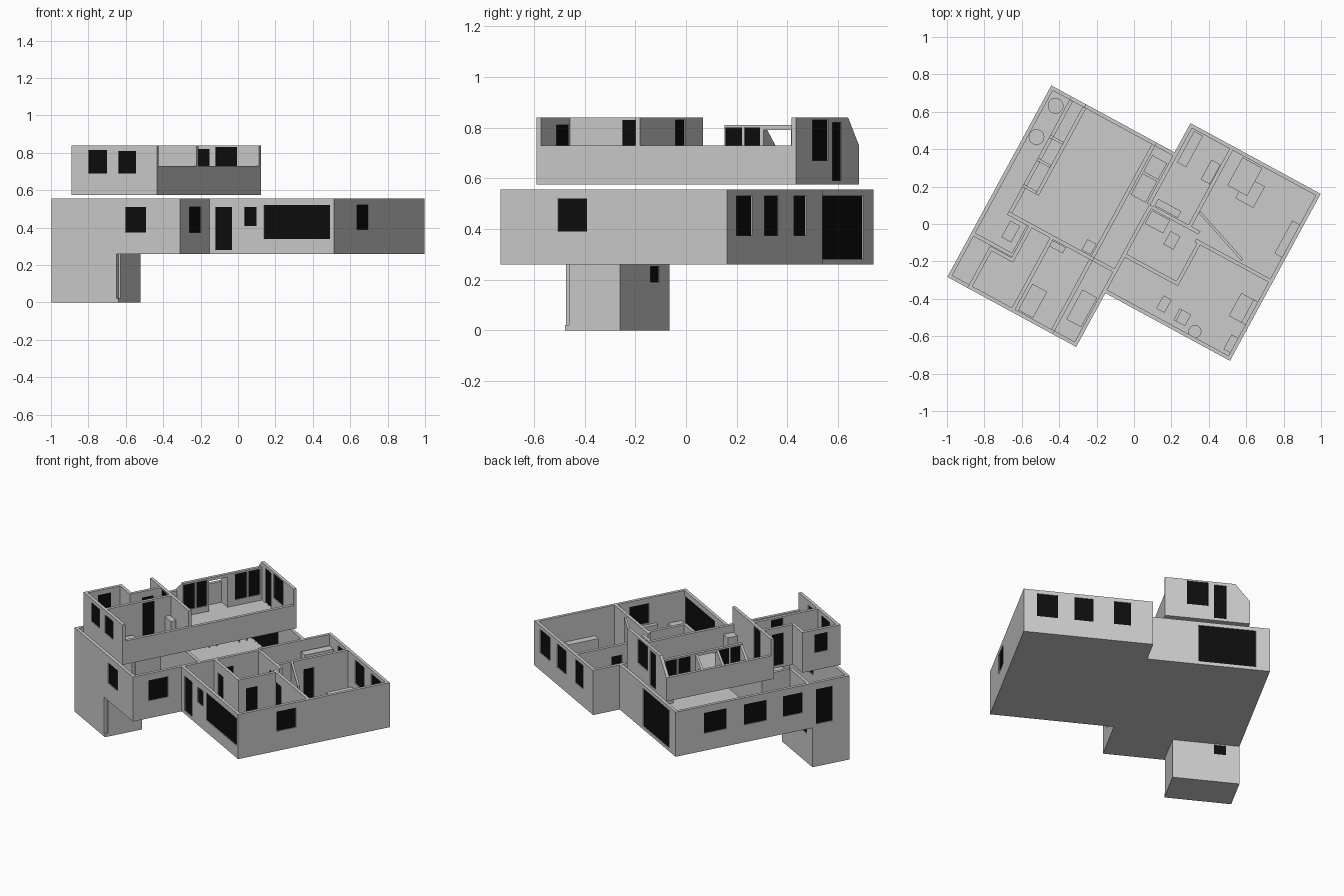
import bpy, bmesh, math
from mathutils import Matrix

if "Cube" in bpy.data.objects:
    bpy.data.objects.remove(bpy.data.objects["Cube"])

# The plan is drawn in square axes (u, v), then turned clockwise into place
TURN = Matrix.Rotation(math.radians(-28.5), 4, 'Z')
T = 0.02                       # wall thickness
black = bpy.data.materials.new("dark_glass")
black.diffuse_color = (0.004, 0.004, 0.004, 1)
black.use_nodes = True
black.node_tree.nodes["Principled BSDF"].inputs["Base Color"].default_value = black.diffuse_color


def finish(name, bm, mat=None):
    bm.transform(TURN)
    bmesh.ops.recalc_face_normals(bm, faces=bm.faces[:])
    me = bpy.data.meshes.new(name)
    bm.to_mesh(me)
    bm.free()
    ob = bpy.data.objects.new(name, me)
    bpy.context.collection.objects.link(ob)
    if mat:
        me.materials.append(mat)
    return ob


def add_box(bm, u, v, z):
    m = Matrix.Translation(((u[0]+u[1])/2, (v[0]+v[1])/2, (z[0]+z[1])/2))
    s = Matrix.Diagonal((u[1]-u[0], v[1]-v[0], z[1]-z[0], 1))
    bmesh.ops.create_cube(bm, size=1, matrix=m @ s)


def box(name, u, v, z):
    bm = bmesh.new()
    add_box(bm, u, v, z)
    return finish(name, bm)


def prism(name, pts, depth):
    """Extrude a flat polygon of 3D points along a depth vector."""
    bm = bmesh.new()
    f = bm.faces.new([bm.verts.new(p) for p in pts])
    r = bmesh.ops.extrude_face_region(bm, geom=[f])
    bmesh.ops.translate(bm, vec=depth, verts=[e for e in r["geom"] if isinstance(e, bmesh.types.BMVert)])
    return finish(name, bm)


def wall(name, along, c, a, b, z, openings=()):
    """Straight wall starting at offset c, split around openings (start, end, sill, head)."""
    bm, glass = bmesh.new(), bmesh.new()

    def piece(m, s, e, z0, z1, inset=0.0):
        if e - s < 1e-5 or z1 - z0 < 1e-5:
            return
        t = (c + inset, c + T - inset)
        add_box(m, *(((s, e), t) if along == 'u' else (t, (s, e))), (z0, z1))
    pos = a
    for s, e, lo, hi in sorted(openings):
        piece(bm, pos, s, *z)
        piece(bm, s, e, z[0], lo)
        piece(bm, s, e, hi, z[1])
        piece(glass, s, e, lo, hi, 0.005)
        pos = e
    piece(bm, pos, b, *z)
    finish(name, bm)
    if openings:
        finish(name + "_panes", glass, black)
    else:
        glass.free()


# Basement
box("basement_floor", (-.742, -.333), (-.725, -.477), (0, .02))
BZ = (.02, .26)
wall("basement_front", 'u', -.725, -.742, -.345, BZ)
wall("basement_back", 'u', -.497, -.742, -.333, BZ, [(-.66, -.585, .19, .252)])
wall("basement_left", 'v', -.742, -.705, -.497, BZ)
wall("basement_right", 'v', -.353, -.705, -.497, BZ)

# Main storey slab: stepped outline
outline = [(-.742, -.725), (.042, -.725), (.042, -.398), (.80, -.398),
           (.80, .618), (.008, .618), (.008, .44), (-.742, .44)]
prism("main_floor", [(u, v, .26) for u, v in outline], (0, 0, .02))

# Main storey outer walls
MZ = (.28, .555)
wall("main_front_left", 'u', -.725, -.742, .042, MZ, [(-.29, -.165, .375, .51)])
wall("main_step_front", 'v', .022, -.705, -.398, MZ, [(-.62, -.49, .375, .51)])
wall("main_front_right", 'u', -.398, .022, .80, MZ,
     [(.08, .18, .281, .51), (.255, .33, .41, .51), (.375, .775, .34, .52)])
wall("main_right", 'v', .78, -.378, .598, MZ, [(-.14, -.01, .39, .52)])
wall("main_back_right", 'u', .598, .008, .80, MZ,
     [(.143, .247, .375, .53), (.373, .49, .375, .53), (.59, .72, .375, .53)])
wall("main_step_back", 'v', .008, .13, .598, MZ)
wall("main_back_left", 'u', .42, -.742, .008, MZ, [(-.656, -.305, .281, .53)])
wall("main_left", 'v', -.742, -.705, .42, MZ,
     [(-.61, -.50, .281, .51), (-.41, -.28, .375, .51), (-.17, -.02, .375, .51), (.10, .25, .375, .51)])

# Main storey partitions
for i, (al, c, a, b, op) in enumerate([
        ('v', .022, -.378, .13, [(-.14, -.05, .281, .49)]),
        ('u', .115, .042, .33, [(.19, .26, .281, .49)]),
        ('v', .257, .135, .598, [(.30, .37, .281, .49)]),
        ('u', .07, .33, .78, [(.36, .44, .281, .49)]),
        ('v', .345, -.17, .07, [(-.13, -.05, .281, .49)]),
        ('u', -.18, .042, .365, [(.09, .16, .281, .49)]),
        ('u', -.467, -.722, -.49, [(-.70, -.63, .281, .49)]),
        ('v', -.50, -.447, -.28, []),
        ('u', -.28, -.50, .022, [(-.07, 0, .281, .49)])]):
    wall(f"main_partition_{i}", al, c, a, b, MZ, op)
prism("diagonal_partition", [(.28, .215, .28), (.60, .10, .28), (.60, .115, .28), (.28, .23, .28)],
      (0, 0, .275))

# Upper storey slab, with a notch on the left side
UL, UR = -.62, -.10
notch = [(UL, -.725), (UR, -.725), (UR, .44), (UL, .44), (UL, -.28), (-.49, -.28), (-.49, -.47), (UL, -.47)]
prism("upper_floor", [(u, v, .575) for u, v in notch], (0, 0, .016))

# Upper storey walls: tall ends, low eaves
UZ, LOW = (.591, .84), (.591, .73)
wall("upper_front", 'u', -.725, UL, UR, UZ, [(-.516, -.403, .69, .815), (-.334, -.226, .69, .81)])
wall("upper_right_eave", 'v', UR - T, -.705, .42, LOW)
wall("upper_left_eave", 'v', UL, -.26, .42, LOW)
wall("upper_left_front", 'v', UL, -.705, -.49, UZ, [(-.64, -.55, .69, .81)])
wall("upper_notch_front", 'u', -.49, UL, -.47, UZ)
wall("upper_notch_side", 'v', -.49, -.47, -.28, UZ, [(-.41, -.33, .592, .80)])
wall("upper_cross_partition", 'u', -.28, UL, UR, UZ, [(-.47, -.39, .592, .83)])
wall("upper_room_partition", 'v', -.36, -.705, -.28, UZ, [(-.47, -.39, .592, .83)])
wall("upper_back", 'u', .42, -.53, UR, UZ, [(-.475, -.40, .592, .82), (-.365, -.235, .67, .83)])
prism("upper_back_slope", [(UL, .42, .591), (-.53, .42, .591), (-.53, .42, .84), (UL, .42, .73)], (0, T, 0))

# Set-back dormers along the left eave, with sloping cheeks
wall("dormer_front", 'v', -.54, -.11, .065, (.591, .81),
     [(-.105, -.03, .63, .80), (-.02, .05, .63, .80)])
wall("dormer_back", 'v', -.54, .19, .42, (.591, .81), [(.24, .32, .63, .80), (.33, .405, .63, .80)])
box("dormer_beam", (-.54, -.52), (.065, .19), (.79, .81))
for i, v in enumerate((-.11, .05, .19)):
    prism(f"dormer_cheek_{i}", [(UL, v, .591), (-.53, v, .591), (-.53, v, .81), (UL, v, .73)], (0, .015, 0))

# Block furniture: u range, v range, bottom, height
for name, u, v, z, h in [
        ("rug", (-.37, -.10 - T), (-.10, .10), .591, .006),
        ("upper_bed", (-.325, -.235), (-.70, -.54), .591, .05),
        ("upper_desk", (-.59, -.53), (-.40, -.46 + .16), .281, .08),
        ("upper_shelf", (-.34, -.26), (-.32, -.285), .591, .12),
        ("upper_cabinet", (-.18, -.125), (-.255, -.19), .591, .09),
        ("strip_bed", (-.075, .015), (-.62, -.44), .28, .06),
        ("counter_a", (-.09, .0), (.13, .26), .28, .11),
        ("counter_b", (-.09, .0), (.27, .37), .28, .20),
        ("hall_cabinet", (.05, .19), (.14, .18), .28, .12),
        ("bath_tub", (.05, .16), (.03, .11), .28, .07),
        ("basin", (.19, .25), (-.02, .06), .28, .09),
        ("wardrobe", (.045, .10), (.40, .59), .28, .21),
        ("side_desk", (.20, .255), (.38, .50), .28, .09),
        ("bed_back_room", (.34, .46), (.42, .59), .28, .06),
        ("low_table", (.41, .52), (.38, .51), .28, .04),
        ("tall_shelf", (.735, .78), (.22, .42), .28, .10),
        ("sofa_seat", (.68, .77), (-.19, -.05), .28, .05),
        ("sofa_back", (.755, .78), (-.19, -.05), .28, .10),
        ("media_cabinet", (.74, .78), (-.36, -.27), .28, .08),
        ("corner_cabinet", (.32, .37), (-.34, -.26), .28, .10)]:
    box(name, u, v, (z, z + h))

# Armchair
box("armchair_seat", (.43, .50), (-.35, -.28), (.28, .32))
box("armchair_back", (.43, .445), (-.35, -.28), (.32, .37))


# Round tables with four legs
def round_table(name, u, v, r, h):
    bm = bmesh.new()
    bmesh.ops.create_cone(bm, cap_ends=True, segments=20, radius1=r, radius2=r, depth=.008,
                          matrix=Matrix.Translation((u, v, .28 + h)))
    for su in (-1, 1):
        for sv in (-1, 1):
            x, y = u + su*r*.6, v + sv*r*.6
            add_box(bm, (x-.003, x+.003), (y-.003, y+.003), (.28, .28 + h))
    finish(name, bm)


round_table("round_table_a", -.67, .355, .042, .09)
round_table("round_table_b", -.68, .16, .042, .09)
round_table("coffee_table", .56, -.35, .035, .05)
